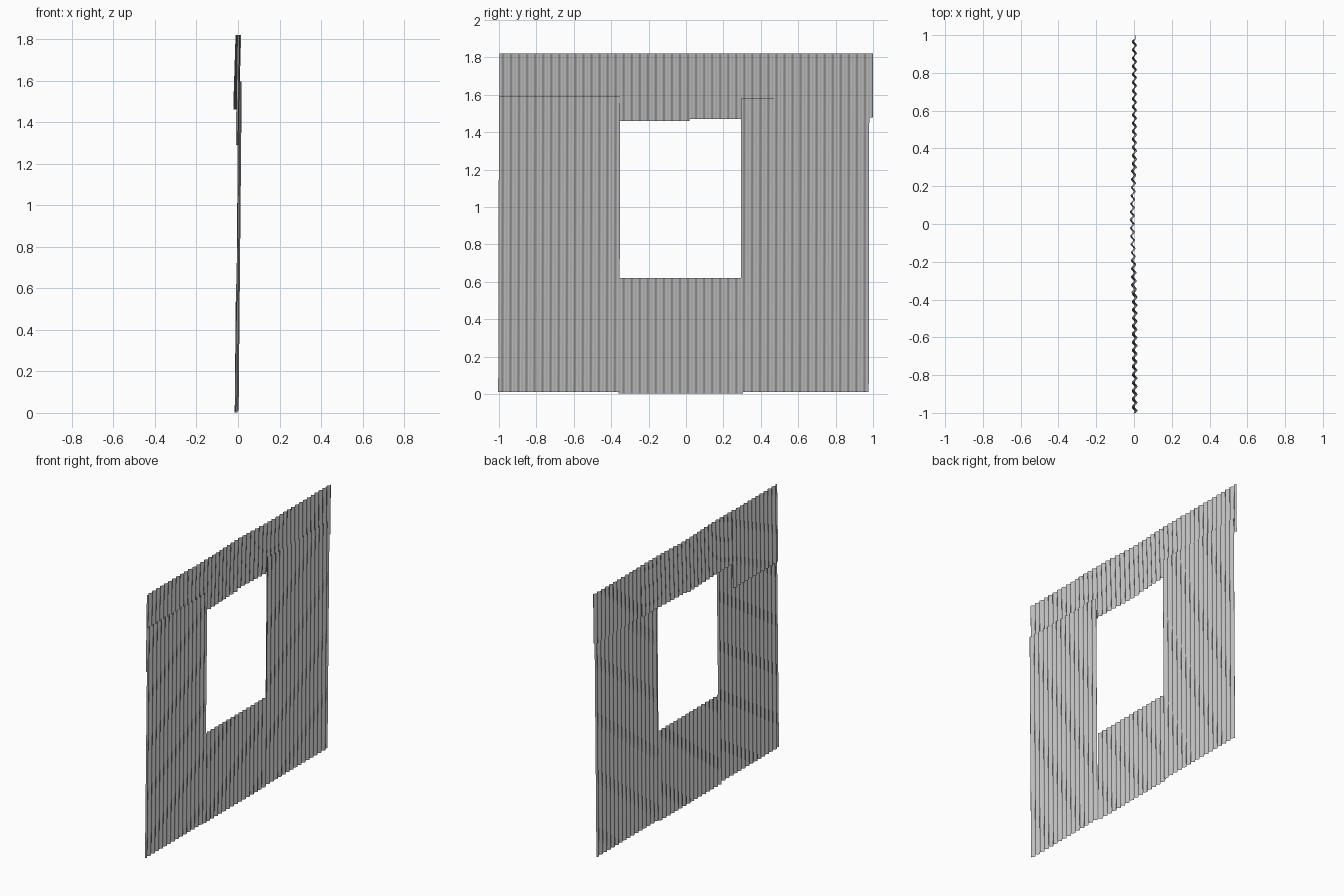
import bpy, bmesh, math

cube = bpy.data.objects.get("Cube")
if cube:
    bpy.data.objects.remove(cube, do_unlink=True)

steel = bpy.data.materials.new("galvanised_grey")
steel.use_nodes = True
colour = (0.5, 0.5, 0.5, 1)
steel.diffuse_color = colour
steel.node_tree.nodes["Principled BSDF"].inputs["Base Color"].default_value = colour

WAVE = 0.043     # spacing of the ridges
DEPTH = 0.007    # half height of a ridge
SIDES = 12       # strips in one ridge


def sheet(name, y0, y1, z0, z1, x_low, x_high, dent=0.0, skew=0.0):
    """Corrugated sheet from y0 to y1; dent pushes its middle, skew its foot."""
    count = round((y1 - y0) / WAVE * SIDES)
    bm = bmesh.new()
    previous = None
    for i in range(count + 1):
        y = y0 + (y1 - y0) * i / count
        x = DEPTH * math.cos(math.tau * y / WAVE) + dent * math.exp(-(y / 0.2) ** 2)
        low = bm.verts.new((x + x_low, y + skew, z0))
        high = bm.verts.new((x + x_high, y, z1))
        if previous:
            bm.faces.new((previous[0], low, high, previous[1]))
        previous = low, high
    mesh = bpy.data.meshes.new(name)
    bm.to_mesh(mesh)
    bm.free()
    mesh.materials.append(steel)
    mesh.shade_smooth()
    obj = bpy.data.objects.new(name, mesh)
    bpy.context.collection.objects.link(obj)


# Full height side sheets
sheet("near_side_sheet", -1.0, -0.352, 0.012, 1.595, -0.004, 0.011, skew=-0.004)
sheet("far_side_sheet", 0.295, 0.98, 0.012, 1.58, -0.005, 0.008, skew=-0.003)

# Low sheet under the opening
sheet("sill_sheet", -0.362, 0.305, 0.003, 0.62, -0.009, -0.003)

# Overlapping sheets across the top
sheet("near_top_sheet", -0.998, -0.5, 1.29, 1.82, -0.004, 0.004)
sheet("lintel_near_sheet", -0.545, 0.02, 1.46, 1.82, -0.002, 0.008, dent=-0.012)
sheet("lintel_far_sheet", 0.0, 0.49, 1.47, 1.82, -0.004, 0.007, dent=-0.012)
sheet("far_top_sheet", 0.47, 1.0, 1.48, 1.82, 0.002, 0.005)
